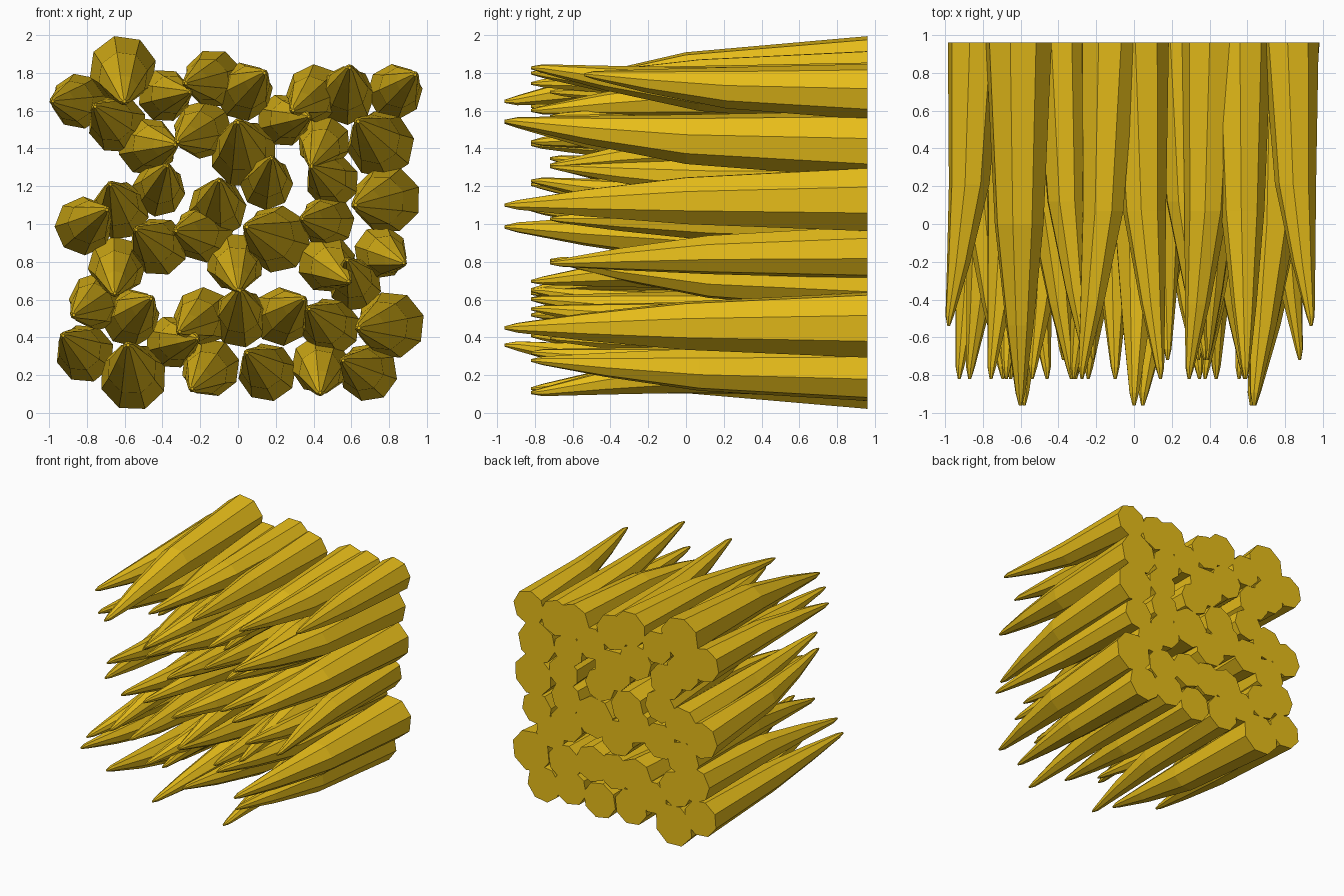
import bpy, bmesh
from math import sin, cos, pi, radians

if "Cube" in bpy.data.objects:
    bpy.data.objects.remove(bpy.data.objects["Cube"])

gold = bpy.data.materials.new("gold")
gold.diffuse_color = (0.8, 0.51, 0.01, 1)
gold.use_nodes = True
gold.node_tree.nodes["Principled BSDF"].inputs["Base Color"].default_value = gold.diffuse_color

BACK = 0.96
SIDES = 8
# (fraction of length, radius factor, sideways lean factor)
PROFILE = [(0, 1, 0), (0.5, 0.74, 0.22), (0.78, 0.42, 0.6), (0.965, 0.15, 0.92), (1, 0.05, 0.95)]


def spike(name, x, z, angle, radius, tip):
    """Eight-sided horn from the flat back to a tip leaning toward angle."""
    a = radians(angle)
    bm = bmesh.new()
    rings = []
    for t, k, lean in PROFILE:
        cx, cz = x + lean * radius * cos(a), z + lean * radius * sin(a)
        y = BACK + (tip - BACK) * t
        rings.append([bm.verts.new((cx + k * radius * cos(a + 0.2 + 2 * pi * i / SIDES), y,
                                    cz + k * radius * sin(a + 0.2 + 2 * pi * i / SIDES)))
                      for i in range(SIDES)])
    for r0, r1 in zip(rings, rings[1:]):
        for i in range(SIDES):
            j = (i + 1) % SIDES
            bm.faces.new((r0[i], r0[j], r1[j], r1[i]))
    bm.faces.new(rings[0])
    bm.faces.new(rings[-1])
    bmesh.ops.recalc_face_normals(bm, faces=bm.faces)
    me = bpy.data.meshes.new(name)
    bm.to_mesh(me)
    bm.free()
    me.materials.append(gold)
    bpy.context.collection.objects.link(bpy.data.objects.new(name, me))


# Each entry: base x, base z, lean direction in degrees
large = [(-.61, 1.82, -87), (.03, 1.37, 100), (.755, 1.42, 134), (.79, 1.13, 190),
         (.205, .92, 158), (.81, .465, 185), (-.555, .19, 99)]
medium = [(-.13, 1.77, 190), (.03, 1.70, 42), (.41, 1.69, 217), (.57, 1.68, 82),
          (-.64, 1.53, 142), (-.48, 1.41, 4), (-.185, 1.5, 206), (-.625, 1.07, 110),
          (-.815, .99, 35), (-.42, .88, 143), (-.11, 1.08, 86), (-.18, .95, 175),
          (-.015, .80, -84), (-.64, .78, -95), (.47, .79, -39), (-.74, .59, 209),
          (-.57, .505, 42), (-.185, .51, 213), (.01, .50, 90), (.23, .51, 38),
          (.49, .455, 140), (-.81, .315, 141), (-.145, .24, 229), (.155, .215, 136),
          (.435, .255, 270), (.69, .215, 155)]
small = [(-.39, 1.68, 8), (.24, 1.55, 8), (.455, 1.43, 241), (-.42, 1.18, 70),
         (.15, 1.215, 78), (.50, 1.225, 145), (.475, 1.015, 175), (.755, .85, -25),
         (.62, .68, 108), (-.35, .375, 8)]
short = [(-.84, 1.65, 180), (.83, 1.70, 40)]

for label, group, radius, tip in (("large_spike", large, .18, -.96), ("medium_spike", medium, .156, -.82),
                                  ("small_spike", small, .142, -.72), ("short_spike", short, .148, -.54)):
    for n, (x, z, angle) in enumerate(group, 1):
        spike(f"{label}_{n}", x, z, angle, radius, tip)
